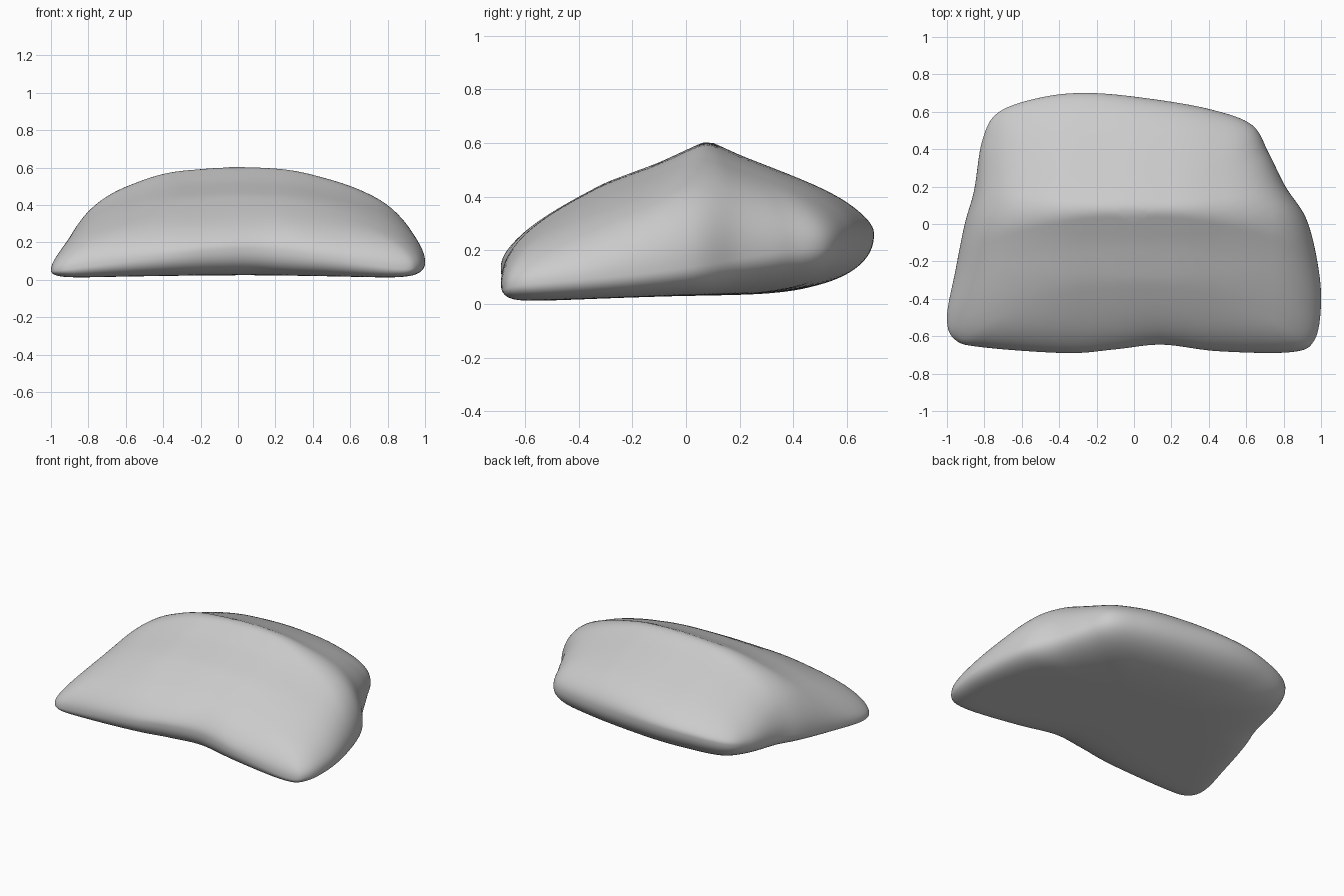
import bpy, bmesh, math

if "Cube" in bpy.data.objects:
    bpy.data.objects.remove(bpy.data.objects["Cube"])

# Rim of the stone in plan: x, y, height of widest point, underside roundness
RIM = [
    (0.15, -0.645, 0.16, 8), (0.45, -0.68, 0.12, 10), (0.84, -0.685, 0.06, 16),
    (0.965, -0.62, 0.07, 16), (1.00, -0.42, 0.09, 15), (0.98, -0.20, 0.11, 12),
    (0.92, 0.03, 0.14, 9), (0.81, 0.20, 0.17, 6), (0.72, 0.38, 0.20, 4.5),
    (0.63, 0.53, 0.22, 4), (0.42, 0.61, 0.24, 3.6), (0.12, 0.665, 0.25, 3.5),
    (-0.22, 0.70, 0.26, 3.5), (-0.48, 0.68, 0.25, 3.7), (-0.72, 0.60, 0.22, 4.5),
    (-0.81, 0.45, 0.19, 5), (-0.855, 0.18, 0.15, 7), (-0.905, 0.0, 0.12, 10),
    (-0.955, -0.25, 0.08, 14), (-1.00, -0.50, 0.05, 16), (-0.955, -0.62, 0.05, 16),
    (-0.80, -0.66, 0.07, 14), (-0.36, -0.69, 0.13, 9), (-0.10, -0.67, 0.16, 8),
]
# Height of the top along y, and its arch factor along x
SPINE = [(-0.8, 0.17), (-0.7, 0.235), (-0.6, 0.298), (-0.3, 0.455), (-0.1, 0.53),
         (0.08, 0.614), (0.2, 0.558), (0.4, 0.48), (0.6, 0.402), (0.75, 0.335)]
ARCH = [(-1.1, 0.15), (-1, 0.37), (-0.9, 0.57), (-0.7, 0.785), (-0.4, 0.955), (0, 1.0),
        (0.3, 0.975), (0.6, 0.855), (0.85, 0.69), (1, 0.50), (1.1, 0.35)]


def lookup(table, v):
    for (a, fa), (b, fb) in zip(table, table[1:]):
        if v <= b:
            return fa + (fb - fa) * (v - a) / (b - a)
    return table[-1][1]


def soft(table, v, r):
    return sum(lookup(table, v + r * k / 4) for k in range(-4, 5)) / 9


def top(x, y):
    yy = y + 0.06 * x * x          # ridge bows forward and softens at its ends
    return soft(SPINE, yy, 0.03 + 0.15 * x * x) * soft(ARCH, x, 0.1)


def bottom(x, y):
    corner = x * x * max(0.0, -y)
    return 0.030 + 0.018 * y - 0.025 * corner


def rim_point(t):
    n = len(RIM)
    i, f = int(t) % n, t - int(t)
    out = []
    for a, b, c, d in zip(RIM[i - 1], RIM[i], RIM[(i + 1) % n], RIM[(i + 2) % n]):
        out.append(b + 0.5 * f * (c - a + f * (2*a - 5*b + 4*c - d + f * (3*(b - c) + d - a))))
    return out


# Rings run from the top centre over the rim to the underside centre
SEG, RINGS = 192, 44
rim = [rim_point(len(RIM) * k / SEG) for k in range(SEG)]
bm = bmesh.new()
rings = []
for j in range(1, 2 * RINGS):
    side = 1 if j <= RINGS else -1
    u = j / RINGS if side > 0 else 2 - j / RINGS
    s = 1 - (1 - u) ** 2.4
    ring = []
    for rx, ry, mid, under in rim:
        x, y = rx * s, ry * s
        # flanks have a tighter shoulder than the front and back
        p = 9 + 6 * min(1, abs(rx)) ** 4 if side > 0 else under
        fall = max(0.0, 1 - s ** p) ** (1 / 2.2)
        goal = max(top(x, y), mid + 0.02) if side > 0 else bottom(x, y)
        ring.append(bm.verts.new((x, y, max(0, mid + (goal - mid) * fall))))
    rings.append(ring)
for a, b in zip(rings, rings[1:]):
    for k in range(SEG):
        m = (k + 1) % SEG
        bm.faces.new((a[k], b[k], b[m], a[m]))
for ring, z in ((rings[0], top(0, 0)), (rings[-1], bottom(0, 0))):
    c = bm.verts.new((0, 0, z))
    for k in range(SEG):
        bm.faces.new((c, ring[k], ring[(k + 1) % SEG]))
bmesh.ops.recalc_face_normals(bm, faces=bm.faces)

mesh = bpy.data.meshes.new("stone")
bm.to_mesh(mesh)
bm.free()
stone = bpy.data.objects.new("stone", mesh)
bpy.context.collection.objects.link(stone)
for poly in mesh.polygons:
    poly.use_smooth = True
